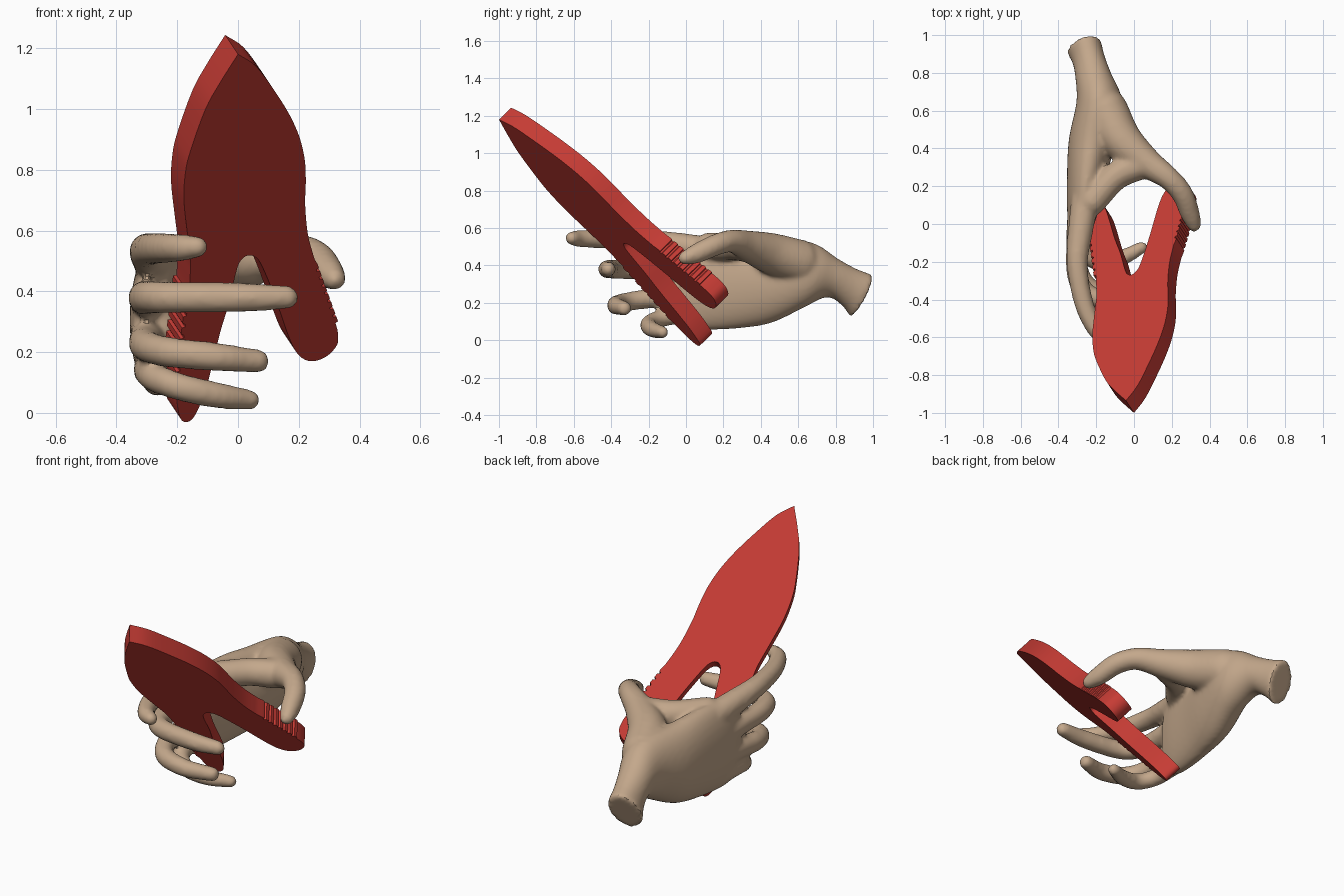
import bpy, bmesh
from math import sin, cos, pi
from mathutils import Vector, Matrix

if "Cube" in bpy.data.objects:
    bpy.data.objects.remove(bpy.data.objects["Cube"])


def material(name, rgb):
    m = bpy.data.materials.new(name)
    m.diffuse_color = (*rgb, 1)
    m.use_nodes = True
    m.node_tree.nodes["Principled BSDF"].inputs["Base Color"].default_value = m.diffuse_color
    return m


def make_object(name, bm, mat):
    bmesh.ops.recalc_face_normals(bm, faces=bm.faces)
    me = bpy.data.meshes.new(name)
    bm.to_mesh(me)
    bm.free()
    ob = bpy.data.objects.new(name, me)
    bpy.context.collection.objects.link(ob)
    me.materials.append(mat)
    return ob


def spline(points, steps):
    """Catmull-Rom curve through tuples of any size."""
    p = [Vector(q) for q in points]
    p = [p[0] * 2 - p[1]] + p + [p[-1] * 2 - p[-2]]
    out = []
    for a, b, c, d in zip(p, p[1:], p[2:], p[3:]):
        for i in range(steps):
            t = i / steps
            out.append(0.5 * (2 * b + (c - a) * t + (2 * a - 5 * b + 4 * c - d) * t * t
                              + (3 * b - a - 3 * c + d) * t ** 3))
    return out + [p[-2]]


def ribs(a, b, count, depth):
    """Scalloped grip between two outline points."""
    a, b = Vector(a), Vector(b)
    side = Vector((-(b - a).y, (b - a).x)).normalized() * depth
    pts = []
    for i in range(count):
        for f, k in ((0.1, 1), (0.65, 1), (0.75, -0.3), (0.98, -0.3)):
            pts.append(a.lerp(b, (i + f) / count) + side * k)
    return pts


red = material("red_plastic", (0.57, 0.045, 0.035))
skin = material("skin", (0.55, 0.39, 0.26))

# Forked clip: outline of its front face, seen from the front
right_side = [(0, 1.18), (.06, 1.14), (.12, 1.06), (.17, .98), (.203, .905), (.22, .83),
              (.223, .757), (.221, .685), (.23, .587), (.252, .505)]
fork = [(.328, .27), (.327, .226), (.29, .185), (.24, .17), (.2, .19), (.17, .243),
        (.13, .357), (.098, .44), (.066, .505), (.033, .518), (.007, .498), (-.008, .456),
        (-.03, .36), (-.06, .26), (-.092, .128), (-.115, .05), (-.15, -.02),
        (-.185, -.025), (-.2, .03), (-.198, .09)]
left_side = [(-.158, .44), (-.156, .505), (-.166, .587), (-.178, .70), (-.173, .79),
             (-.157, .86), (-.108, .997), (-.06, 1.085), (0, 1.18)]
outline = (spline(right_side, 4) + ribs((.253, .49), (.325, .29), 8, .008)
           + spline(fork, 4) + ribs((-.197, .11), (-.162, .40), 8, .008)
           + spline(left_side, 4)[:-1])
SX, SZ, THICK = .653, .977, .1
normal = Vector((SX, -1, -SZ)).normalized()
bm = bmesh.new()
face = bm.faces.new([bm.verts.new((x, -1 + SX * x + SZ * (1.18 - z), z)) for x, z in outline])
ext = bmesh.ops.extrude_face_region(bm, geom=[face])
bmesh.ops.translate(bm, vec=-normal * THICK,
                    verts=[v for v in ext["geom"] if isinstance(v, bmesh.types.BMVert)])
bmesh.ops.triangulate(bm, faces=[f for f in bm.faces if len(f.verts) > 4])
clip = make_object("forked_clip", bm, red)

# Hand: palm and wrist as a loft of ellipses (y, x, z, half width, half height, end slant)
bm = bmesh.new()
palm = [(.94, -.265, .235, .09, .115, 1), (.87, -.24, .285, .085, .1, .7),
        (.78, -.215, .335, .095, .105, .5), (.65, -.185, .35, .12, .175, .2),
        (.45, -.22, .315, .125, .225, 0), (.25, -.25, .31, .105, .25, 0),
        (.08, -.27, .305, .085, .25, 0), (-.03, -.28, .3, .06, .225, 0)]
rings = []
for y, x, z, rx, rz, slant in spline(palm, 4):
    rings.append([bm.verts.new((x + rx * cos(a), y + slant * (.5 * rz * sin(a) + .3 * rx * cos(a)),
                                z + rz * sin(a))) for a in [2 * pi * i / 32 for i in range(32)]])
for r, s in zip(rings, rings[1:]):
    for i in range(32):
        j = (i + 1) % 32
        bm.faces.new((r[i], r[j], s[j], s[i]))
bm.faces.new(rings[0])
bm.faces.new(rings[-1])

# Fingers, thumb and web as chains of balls (x, y, z, radius)
digits = {
    "index": [(-.26, .12, .48, .075), (-.285, -.05, .51, .067), (-.3, -.22, .535, .057),
              (-.265, -.42, .542, .052), (-.2, -.56, .543, .047), (-.135, -.61, .546, .037)],
    "middle": [(-.28, .1, .37, .07), (-.30, -.08, .375, .06), (-.3, -.27, .38, .056),
               (-.23, -.38, .38, .053), (0, -.42, .38, .05), (.16, -.415, .38, .04)],
    "ring": [(-.28, .1, .25, .07), (-.30, -.05, .24, .06), (-.3, -.22, .22, .053),
             (-.23, -.34, .2, .051), (-.08, -.375, .185, .048), (.065, -.33, .17, .04)],
    "little": [(-.27, .1, .14, .065), (-.29, -.03, .14, .055), (-.27, -.14, .115, .048),
               (-.19, -.2, .085, .046), (-.07, -.18, .058, .044), (.04, -.125, .043, .034)],
    "thumb": [(-.15, .6, .42, .12), (-.07, .45, .465, .11), (.06, .33, .505, .082),
              (.18, .245, .53, .062), (.255, .16, .51, .058), (.295, .06, .465, .053),
              (.318, -.005, .44, .038)],
    "web": [(.02, .31, .5, .08), (-.1, .25, .5, .075), (-.22, .12, .5, .075)],
}
for path in digits.values():
    for x, y, z, r in spline(path, 8):
        bmesh.ops.create_uvsphere(bm, u_segments=16, v_segments=10, radius=r,
                                  matrix=Matrix.Translation((x, y, z)))
hand = make_object("hand", bm, skin)
remesh = hand.modifiers.new("blend", "REMESH")
remesh.mode = 'VOXEL'
remesh.voxel_size = .013
smooth = hand.modifiers.new("soften", "SMOOTH")
smooth.factor = .5
smooth.iterations = 8

# Smooth shading with sharp edges kept
for ob in (clip, hand):
    bpy.ops.object.select_all(action='DESELECT')
    ob.select_set(True)
    bpy.context.view_layer.objects.active = ob
    for mod in [m.name for m in ob.modifiers]:
        bpy.ops.object.modifier_apply(modifier=mod)
    bpy.ops.object.shade_smooth_by_angle(angle=.6)
